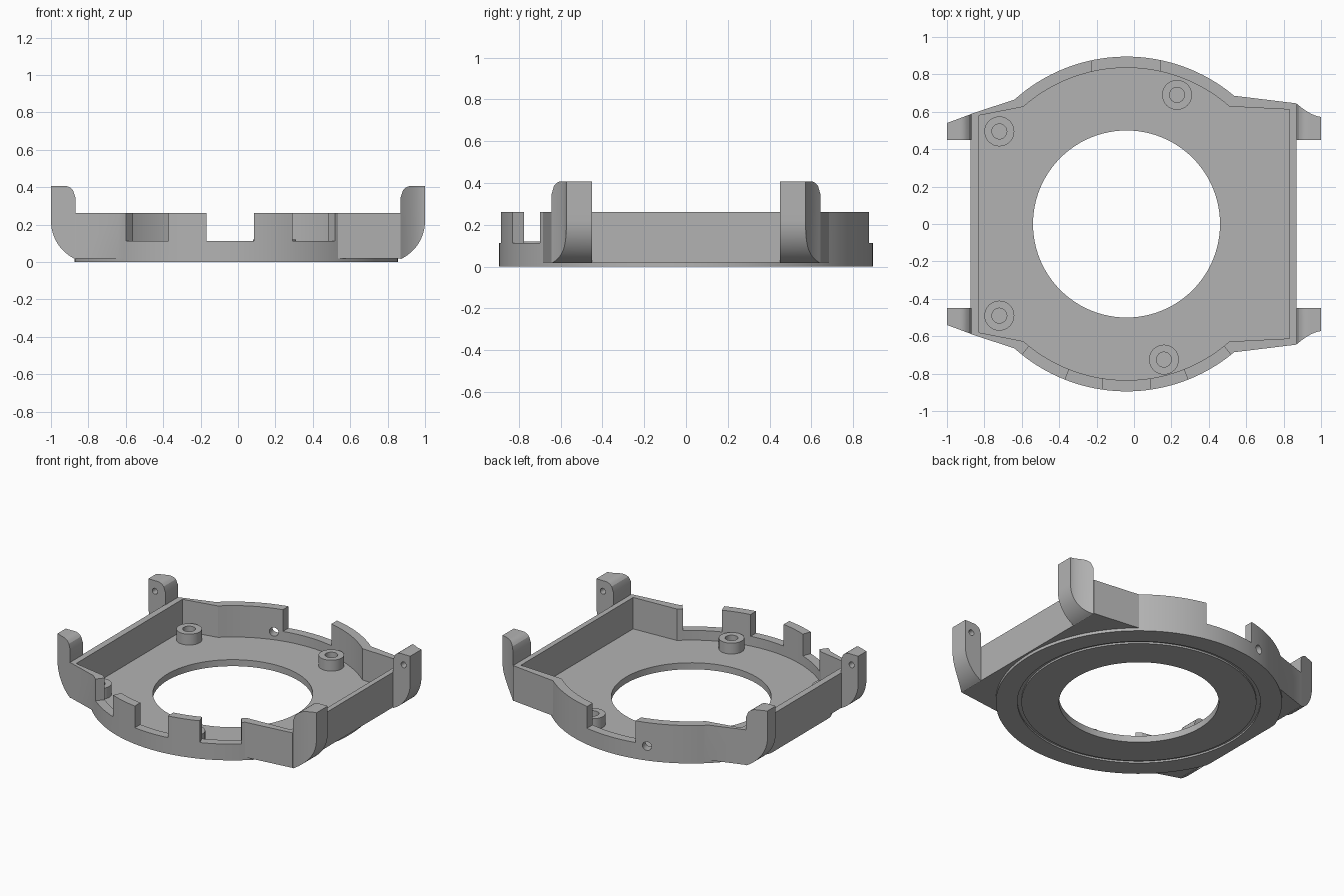
import bpy, bmesh, math

if "Cube" in bpy.data.objects:
    bpy.data.objects.remove(bpy.data.objects["Cube"])

CX = -0.04          # centre of the round part
grey = bpy.data.materials.new("mid_grey")
grey.diffuse_color = (0.45, 0.45, 0.45, 1)
grey.use_nodes = True
grey.node_tree.nodes["Principled BSDF"].inputs["Base Color"].default_value = grey.diffuse_color


def make(name, verts, faces):
    me = bpy.data.meshes.new(name)
    me.from_pydata(verts, [], faces)
    bm = bmesh.new()
    bm.from_mesh(me)
    bmesh.ops.recalc_face_normals(bm, faces=bm.faces)
    bm.to_mesh(me)
    bm.free()
    me.materials.append(grey)
    ob = bpy.data.objects.new(name, me)
    bpy.context.collection.objects.link(ob)
    return ob


def prism(name, loop, z0, z1):
    n = len(loop)
    verts = [(x, y, z) for z in (z0, z1) for x, y in loop]
    faces = [list(range(n)), list(range(n, 2 * n))]
    faces += [[i, (i + 1) % n, n + (i + 1) % n, n + i] for i in range(n)]
    return make(name, verts, faces)


def tube(name, outer, inner, z0, z1):
    n = len(outer)
    verts = [(x, y, z) for lp, z in ((outer, z0), (outer, z1), (inner, z1), (inner, z0)) for x, y in lp]
    faces = [[k * n + i, k * n + (i + 1) % n, (k + 1) % 4 * n + (i + 1) % n, (k + 1) % 4 * n + i]
             for k in range(4) for i in range(n)]
    return make(name, verts, faces)


def arc(r, a0, a1, n, cx=CX, cy=0.0):
    return [(cx + r * math.cos(math.radians(a0 + (a1 - a0) * i / n)),
             cy + r * math.sin(math.radians(a0 + (a1 - a0) * i / n))) for i in range(n + 1)]


def circle(r, n=64, cx=CX, cy=0.0):
    return arc(r, 0, 360, n, cx, cy)[:-1]


def rect(x0, x1, y0, y1):
    return [(x0, y0), (x1, y0), (x1, y1), (x0, y1)]


def boolean(ob, other, op="DIFFERENCE"):
    m = ob.modifiers.new("bool", "BOOLEAN")
    m.operation, m.solver, m.object = op, "EXACT", other
    bpy.context.view_layer.objects.active = ob
    bpy.ops.object.modifier_apply(modifier=m.name)
    bpy.data.objects.remove(other)


def pin(x, y, z, r, length, turn=0.0):
    # Horizontal pin cutter along y, turned about z
    bpy.ops.mesh.primitive_cylinder_add(vertices=24, radius=r, depth=length, location=(x, y, z),
                                        rotation=(math.pi / 2, 0, turn))
    return bpy.context.object


def outline(r, a_right, a_left, right, left):
    # Two arcs joined by straight shoulders to the side walls
    back = arc(r, a_right, a_left, 32)
    half = [right] + back + [left]
    return half + [(x, -y) for x, y in reversed(half)], back


# Case: outer block, thin round base, hollow interior
outer, back = outline(0.895, 50, 132, (0.868, 0.645), (-0.874, 0.588))
inner, _ = outline(0.835, 48.8, 131.4, (0.832, 0.612), (-0.83, 0.58))
case = prism("case", outer, 0.02, 0.262)
side_l = [(max(x, -0.874), y) for x, y in arc(0.895, 132, 228, 40)]
base_loop = arc(0.895, -50, 50, 40)[:-1] + back[:-1] + side_l + [(x, -y) for x, y in reversed(back)][1:-1]
boolean(case, prism("base", base_loop, 0, 0.02), "UNION")
boolean(case, prism("hollow", inner, 0.045, 0.5))
boolean(case, prism("opening", circle(0.5, 96), -0.1, 0.3))
boolean(case, tube("groove", circle(0.76, 96), circle(0.735, 96), -0.1, 0.012))

# Notches in the rim
boolean(case, prism("notch", rect(-0.168, 0.085, -0.95, -0.75), 0.112, 0.5))
boolean(case, prism("notch", rect(-0.227, 0.142, 0.75, 0.95), 0.112, 0.5))
for a in (231.4, 291.7):
    boolean(case, prism("notch", arc(0.78, a, a + 16.9, 6) + arc(0.95, a + 16.9, a, 6), 0.112, 0.5))

# Side hole through the back rim
t = math.radians(17)
boolean(case, pin(CX - 0.865 * math.sin(t), 0.865 * math.cos(t), 0.1, 0.03, 0.2, t))

# Screw bosses
for x, y in ((-0.72, 0.495), (-0.72, -0.49), (0.23, 0.69), (0.16, -0.725)):
    tube("screw_boss", circle(0.08, 32, x, y), circle(0.04, 32, x, y), 0.045, 0.12)


def lug(sx, sy):
    # Strap lug: cross-sections stepped outward in x
    verts, faces = [], []
    n = 16
    for i in range(n + 1):
        u = math.sin(math.pi / 2 * i / n)
        x = 0.87 + 0.13 * u
        low = 0.22 - math.sqrt(max(0, 0.225 ** 2 - (x - 0.775) ** 2))
        d = max(0.0, 0.93 - x)
        top = 0.348 + math.sqrt(max(0, 0.06 ** 2 - d * d))
        y = 0.573 + 0.07 * (1 - u) ** 1.6 if sx > 0 else 0.588 - 0.048 * u
        verts += [(sx * x, sy * 0.45, low), (sx * x, sy * 0.45, top), (sx * x, sy * y, top), (sx * x, sy * y, low)]
        if i:
            b = 4 * i
            faces += [[b - 4 + k, b - 4 + (k + 1) % 4, b + (k + 1) % 4, b + k] for k in range(4)]
    faces += [[0, 1, 2, 3], [4 * n + k for k in range(4)]]
    ob = make("strap_lug", verts, faces)
    boolean(ob, pin(sx * 0.95, sy * 0.45, 0.335, 0.02, 0.14))


for sx in (1, -1):
    for sy in (1, -1):
        lug(sx, sy)

# Smooth curved sides, keep edges crisp
bpy.ops.object.select_all(action="DESELECT")
for ob in bpy.data.objects:
    ob.select_set(True)
    bpy.context.view_layer.objects.active = ob
bpy.ops.object.shade_smooth_by_angle(angle=math.radians(25))
